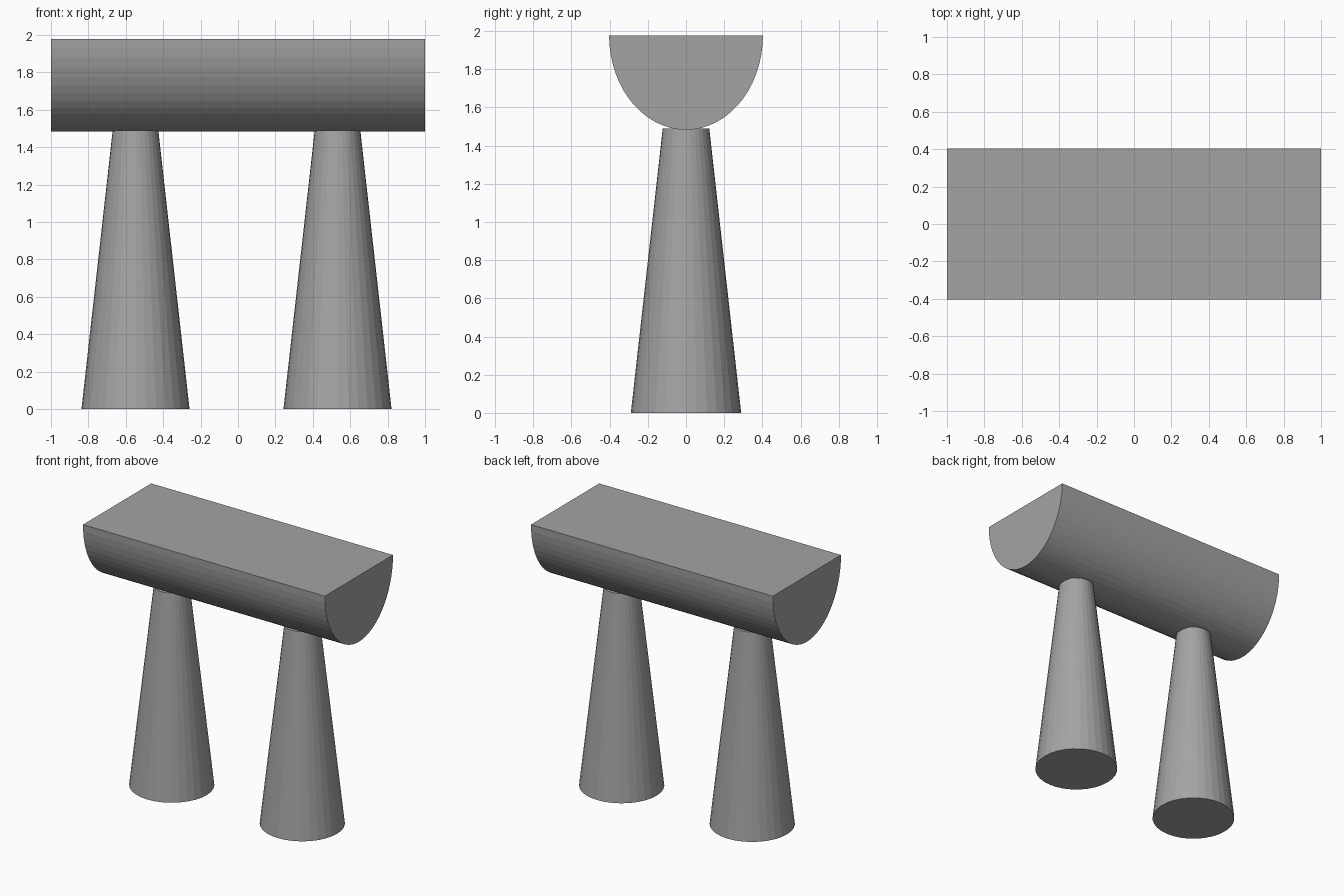
import bpy, bmesh, math

if "Cube" in bpy.data.objects:
    bpy.data.objects.remove(bpy.data.objects["Cube"])

TOP, BOTTOM, HALF_WIDTH = 1.978, 1.483, 0.403
LEG_TOP = 1.49

# Darker grey shared by all parts
grey = bpy.data.materials.new("dark_grey")
grey.diffuse_color = (0.37, 0.37, 0.37, 1)
grey.use_nodes = True
grey.node_tree.nodes["Principled BSDF"].inputs["Base Color"].default_value = grey.diffuse_color


def make_object(name, bm):
    bmesh.ops.recalc_face_normals(bm, faces=bm.faces)
    mesh = bpy.data.meshes.new(name)
    bm.to_mesh(mesh)
    bm.free()
    mesh.materials.append(grey)
    obj = bpy.data.objects.new(name, mesh)
    bpy.context.collection.objects.link(obj)
    return obj


# Beam: half-ellipse profile, flat side up, extruded along x
bm = bmesh.new()
segments = 30
profile = []
for i in range(segments + 1):
    a = math.pi * i / segments
    y = HALF_WIDTH * math.cos(a)
    z = TOP - (TOP - BOTTOM) * math.sin(a)
    profile.append(bm.verts.new((-1, y, z)))
end = bm.faces.new(profile)
extruded = bmesh.ops.extrude_face_region(bm, geom=[end], use_keep_orig=True)
moved = [v for v in extruded["geom"] if isinstance(v, bmesh.types.BMVert)]
bmesh.ops.translate(bm, verts=moved, vec=(2, 0, 0))
make_object("half_round_beam", bm)

# Legs: two tapered round columns under the beam
for name, x in (("left_leg", -0.548), ("right_leg", 0.532)):
    bm = bmesh.new()
    bmesh.ops.create_cone(bm, cap_ends=True, segments=32,
                          radius1=0.289, radius2=0.122, depth=LEG_TOP)
    leg = make_object(name, bm)
    leg.location = (x, 0, LEG_TOP / 2)
